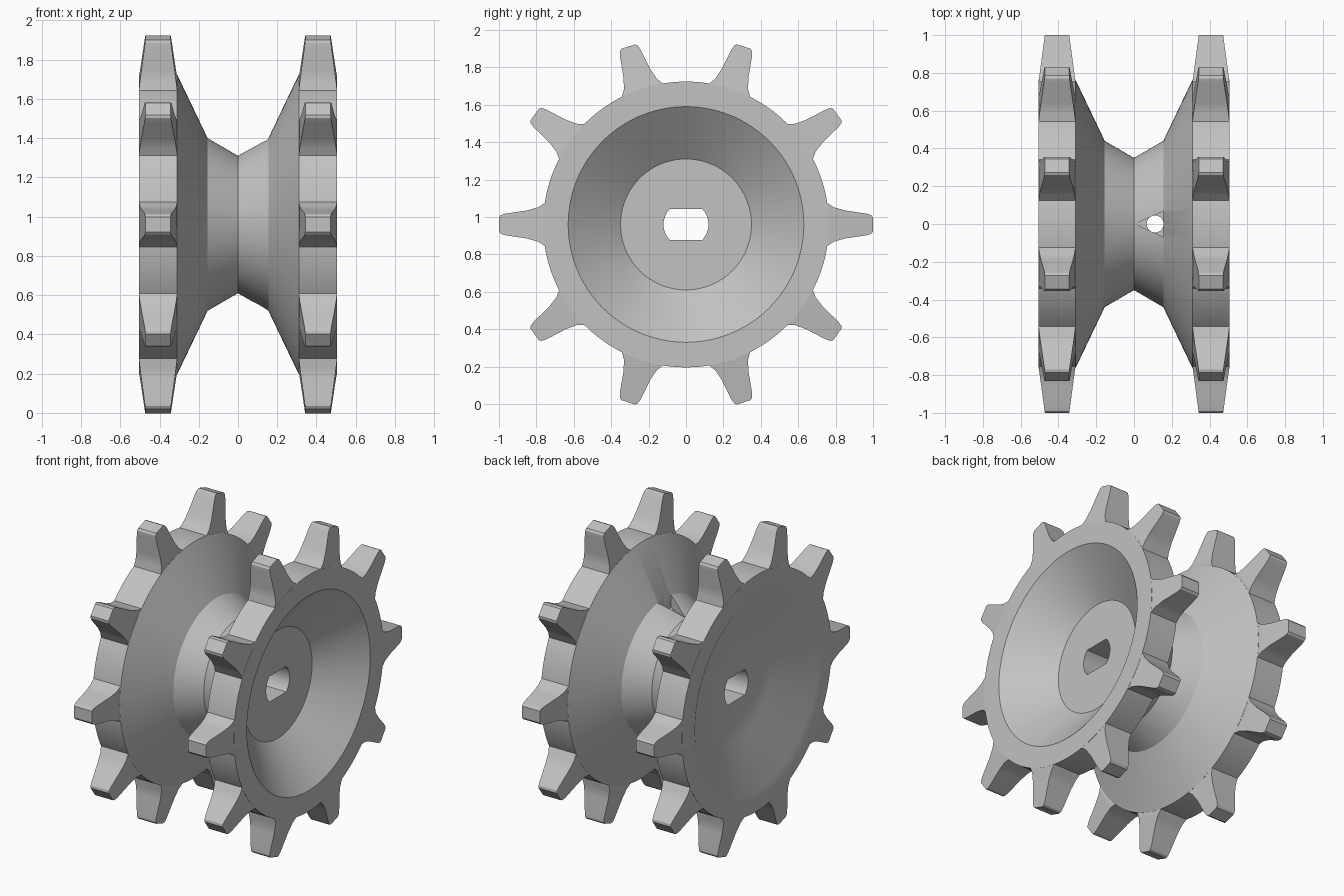
import bpy, bmesh, math
from mathutils import Matrix, Vector

cube = bpy.data.objects.get("Cube")
if cube:
    bpy.data.objects.remove(cube, do_unlink=True)

CZ = 0.96          # axle height
TEETH = 10
RIM = 0.764        # rim radius between teeth

steel = bpy.data.materials.new("plain grey")
steel.use_nodes = True
GREY = (0.54, 0.54, 0.54, 1)
steel.diffuse_color = GREY
steel.node_tree.nodes["Principled BSDF"].inputs["Base Color"].default_value = GREY


def make_object(name, bm):
    bmesh.ops.recalc_face_normals(bm, faces=bm.faces)
    mesh = bpy.data.meshes.new(name)
    bm.to_mesh(mesh)
    bm.free()
    obj = bpy.data.objects.new(name, mesh)
    obj.location.z = CZ
    mesh.materials.append(steel)
    bpy.context.collection.objects.link(obj)
    return obj


def lathe(name, profile, steps=120):
    """Spin an (x, radius) profile around the x axis."""
    bm = bmesh.new()
    verts = [bm.verts.new((x, 0, r)) for x, r in profile]
    edges = [bm.edges.new(pair) for pair in zip(verts, verts[1:])]
    bmesh.ops.spin(bm, geom=verts + edges, cent=(0, 0, 0), axis=(1, 0, 0),
                   angle=math.tau, steps=steps, use_duplicate=False)
    bmesh.ops.remove_doubles(bm, verts=bm.verts, dist=1e-4)
    return make_object(name, bm)


def prism(name, points, direction):
    """Extrude a closed outline along a vector."""
    bm = bmesh.new()
    face = bm.faces.new([bm.verts.new(p) for p in points])
    new = bmesh.ops.extrude_face_region(bm, geom=[face])["geom"]
    bmesh.ops.translate(bm, vec=direction,
                        verts=[v for v in new if isinstance(v, bmesh.types.BMVert)])
    return make_object(name, bm)


def cut(target, cutter):
    mod = target.modifiers.new(cutter.name, "BOOLEAN")
    mod.operation = "DIFFERENCE"
    mod.solver = "EXACT"
    mod.object = cutter
    bpy.context.view_layer.objects.active = target
    bpy.ops.object.modifier_apply(modifier=mod.name)
    bpy.data.objects.remove(cutter, do_unlink=True)


def smooth(obj):
    bpy.ops.object.select_all(action="DESELECT")
    obj.select_set(True)
    bpy.context.view_layer.objects.active = obj
    bpy.ops.object.shade_smooth_by_angle(angle=math.radians(30))


# Waisted hub with two rims, a deep dish on the left end and a softer one on the right
hub = lathe("hub_body", [
    (0.285, 0), (0.285, 0.35), (0.505, 0.63), (0.505, RIM), (0.31, RIM),
    (0.155, 0.44), (0, 0.35), (-0.155, 0.44), (-0.31, RIM), (-0.505, RIM),
    (-0.505, 0.63), (-0.36, 0.35), (-0.36, 0)])

# Axle bore: round with two flats
half = math.asin(0.083 / 0.12)
bore = []
for side in (0, math.pi):
    for i in range(13):
        a = side - half + 2 * half * i / 12
        bore.append((-1, 0.12 * math.cos(a), 0.12 * math.sin(a)))
cut(hub, prism("axle_bore", bore, (2, 0, 0)))

# Wedge notch above the pin hole, then the pin hole itself
cut(hub, prism("notch", [(0.005, 0, 0.352), (0.155, 0.068, 0.352),
                         (0.155, -0.068, 0.352)], (0, 0, 0.3)))
ring = [math.tau * i / 32 for i in range(32)]
cut(hub, prism("pin_hole", [(0.112 + 0.045 * math.cos(a), 0.045 * math.sin(a), -1)
                            for a in ring], (0, 0, 2)))
smooth(hub)

# Teeth: (radius, half width) stations, the first one sunk inside the rim
STATIONS = [(0.70, 0.13), (0.755, 0.115), (0.79, 0.092), (0.85, 0.075),
            (0.965, 0.058), (0.99, 0.05), (1.0, 0.038)]


def sprocket_teeth(name, sign):
    bm = bmesh.new()
    for n in range(TEETH):
        turn = Matrix.Rotation(math.tau * n / TEETH, 3, "X")
        rings = []
        for r, w in STATIONS:
            # thickness tapers towards the tip
            t = (r - 0.755) / 0.245
            lo, hi = (0.31 + 0.033 * t, 0.505 - 0.033 * t) if t >= 0 else (0.33, 0.48)
            corners = [(lo, -w), (hi, -w), (hi, w), (lo, w)]
            rings.append([bm.verts.new(turn @ Vector((sign * x, r, z)))
                          for x, z in corners])
        for a, b in zip(rings, rings[1:]):
            for i in range(4):
                j = (i + 1) % 4
                bm.faces.new((a[i], a[j], b[j], b[i]))
        bm.faces.new(rings[0])
        bm.faces.new(rings[-1])
    smooth(make_object(name, bm))


sprocket_teeth("left_sprocket_teeth", 1)
sprocket_teeth("right_sprocket_teeth", -1)
